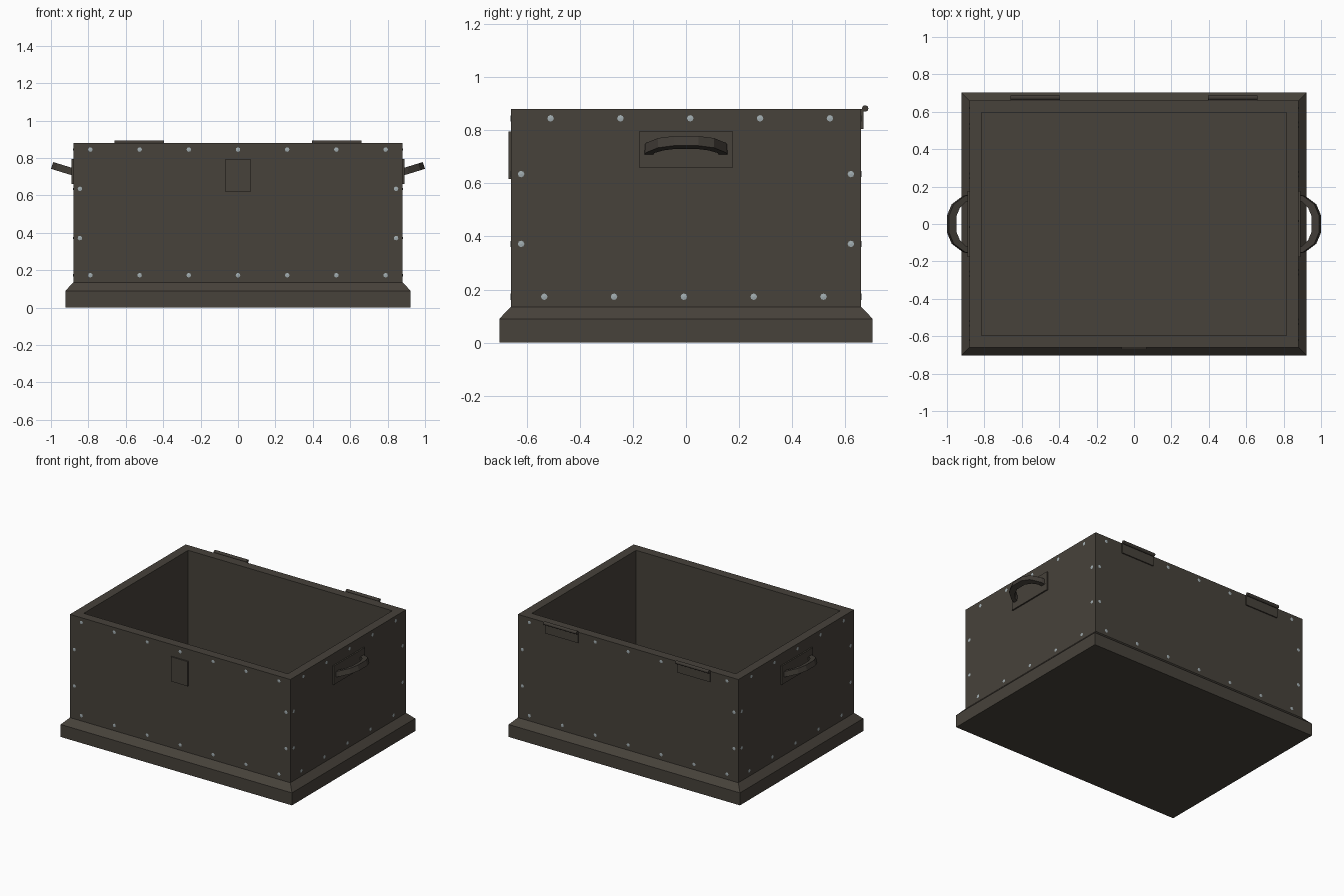
import bpy, bmesh, math
from mathutils import Matrix, Vector

cube = bpy.data.objects.get("Cube")
if cube:
    bpy.data.objects.remove(cube, do_unlink=True)


def material(name, color):
    m = bpy.data.materials.new(name)
    m.use_nodes = True
    m.diffuse_color = (*color, 1)
    m.node_tree.nodes["Principled BSDF"].inputs["Base Color"].default_value = (*color, 1)
    return m


BODY = material("weathered brown", (0.063, 0.054, 0.043))
DARK = material("dark iron", (0.052, 0.045, 0.037))
RIVET = material("rivet steel", (0.36, 0.42, 0.44))


def finish(name, bm, mat):
    bmesh.ops.recalc_face_normals(bm, faces=bm.faces)
    me = bpy.data.meshes.new(name)
    bm.to_mesh(me)
    bm.free()
    me.materials.append(mat)
    ob = bpy.data.objects.new(name, me)
    bpy.context.collection.objects.link(ob)
    return ob


def box(name, lo, hi, mat):
    bm = bmesh.new()
    lo, hi = Vector(lo), Vector(hi)
    size = hi - lo
    bmesh.ops.create_cube(bm, size=1, matrix=Matrix.Translation((lo + hi) / 2)
                          @ Matrix.Diagonal((*size, 1)))
    return finish(name, bm, mat)


# Open chest: plinth, sloped moulding, walls, rim and cavity as stacked rectangles
W, D, H = 0.88, 0.66, 0.88
EDGE, RIM, FLOOR = 0.043, 0.065, 0.145
levels = [(EDGE, 0), (EDGE, 0.09), (0, 0.135), (0, H), (-RIM, H), (-RIM, FLOOR)]
bm = bmesh.new()
rings = [[bm.verts.new((sx * (W + o), sy * (D + o), z))
          for sx, sy in ((-1, -1), (1, -1), (1, 1), (-1, 1))] for o, z in levels]
for a, b in zip(rings, rings[1:]):
    for i in range(4):
        j = (i + 1) % 4
        bm.faces.new((a[i], a[j], b[j], b[i]))
bm.faces.new(rings[0][::-1])
bm.faces.new(rings[-1])
finish("chest_body", bm, BODY)

# Latch plate on the front
box("latch_plate", (-0.067, -D - 0.009, 0.617), (0.067, -D, 0.795), BODY)

# Hinges on the back
for side, sx in (("left", 1), ("right", -1)):
    x = sx * 0.527
    box(side + "_hinge_leaf", (x - 0.132, D, 0.805), (x + 0.132, D + 0.008, H), BODY)
    bm = bmesh.new()
    bmesh.ops.create_cone(bm, cap_ends=True, segments=16, radius1=0.012, radius2=0.012,
                          depth=0.264, matrix=Matrix.Translation((x, 0.675, 0.882))
                          @ Matrix.Rotation(math.pi / 2, 4, "Y"))
    finish(side + "_hinge_barrel", bm, DARK)

# Tilted carrying handles with back plates: (reach, half width) of each edge
outer = [(0, 0.157), (0.028, 0.15), (0.09, 0.106), (0.116, 0.047)]
inner = [(0, 0.124), (0.022, 0.12), (0.056, 0.086), (0.076, 0.04)]
outer += [(u, -v) for u, v in reversed(outer)]
inner += [(u, -v) for u, v in reversed(inner)]
for side, sx in (("left", 1), ("right", -1)):
    xs = sorted((sx * W, sx * (W + 0.01)))
    box(side + "_handle_plate", (xs[0], -0.177, 0.66), (xs[1], 0.177, 0.795), BODY)
    bm = bmesh.new()
    place = (Matrix.Diagonal((sx, 1, 1, 1)) @ Matrix.Translation((W + 0.003, 0, 0.726))
             @ Matrix.Rotation(math.radians(-17), 4, "Y"))
    sections = [[bm.verts.new(place @ Vector((p[0], p[1], h)))
                 for p, h in ((o, -0.019), (i, -0.019), (i, 0.019), (o, 0.019))]
                for o, i in zip(outer, inner)]
    for a, b in zip(sections, sections[1:]):
        for i in range(4):
            j = (i + 1) % 4
            bm.faces.new((a[i], a[j], b[j], b[i]))
    bm.faces.new(sections[0])
    bm.faces.new(sections[-1])
    finish(side + "_handle", bm, DARK)


# Rivets around the border of every wall: shallow points barely proud of the wood
def rivets(name, spots, normal):
    bm = bmesh.new()
    turn = Vector(normal).to_track_quat("Z", "Y").to_matrix().to_4x4()
    for p in spots:
        bmesh.ops.create_cone(bm, cap_ends=True, segments=8, radius1=0.0165,
                              radius2=0, depth=0.002,
                              matrix=Matrix.Translation(p) @ turn
                              @ Matrix.Translation((0, 0, 0.0005)))
    finish(name, bm, RIVET)


TOP, BOTTOM, MIDS = 0.845, 0.173, (0.635, 0.372)
for name, s in (("front", -1), ("back", 1)):
    y = s * D
    spots = [((i - 3) * 0.263, y, z) for i in range(7) for z in (TOP, BOTTOM)]
    spots += [(sx * 0.845, y, z) for sx in (-1, 1) for z in MIDS]
    rivets(name + "_rivets", spots, (0, s, 0))
for name, s in (("left", 1), ("right", -1)):
    x = s * W
    spots = [(x, s * ((i - 2) * 0.263 + shift), z)
             for i in range(5) for z, shift in ((TOP, 0.016), (BOTTOM, -0.008))]
    spots += [(x, sy * 0.621, z) for sy in (-1, 1) for z in MIDS]
    rivets(name + "_rivets", spots, (s, 0, 0))
